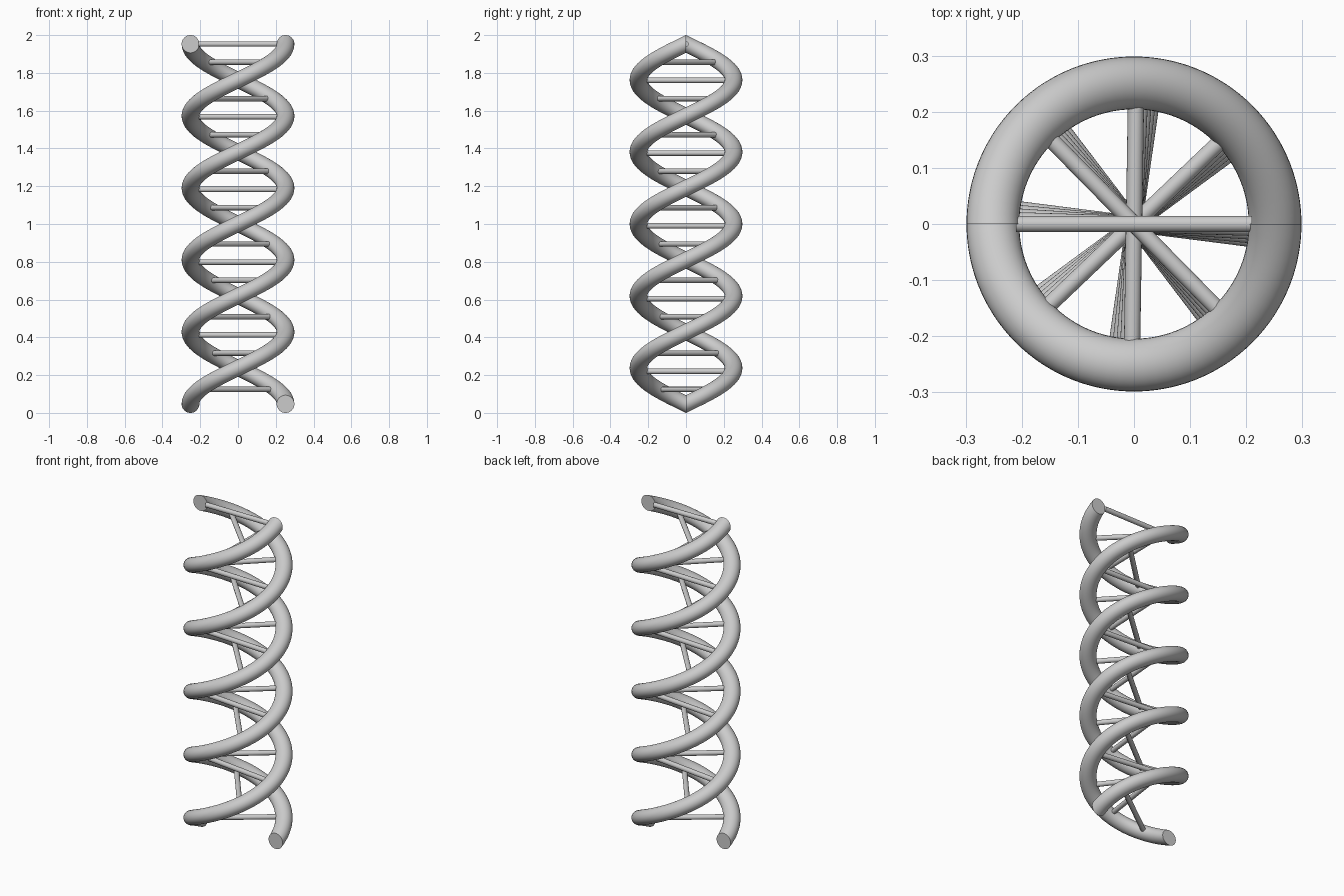
import bpy, bmesh
from math import sin, cos, pi, radians
from mathutils import Vector, Matrix

if "Cube" in bpy.data.objects:
    bpy.data.objects.remove(bpy.data.objects["Cube"])

R = 0.2515            # helix radius
TUBE = 0.047          # strand thickness (radius)
RISE = 2 - 2 * TUBE   # height of the strand centre line
TURN = 5 * pi         # two and a half turns
RINGS, SIDES = 199, 32
ROD = 0.0145          # rung radius
RUNGS = 20


def finish(name, bm):
    bmesh.ops.recalc_face_normals(bm, faces=bm.faces)
    mesh = bpy.data.meshes.new(name)
    bm.to_mesh(mesh)
    bm.free()
    obj = bpy.data.objects.new(name, mesh)
    bpy.context.collection.objects.link(obj)
    bpy.ops.object.select_all(action='DESELECT')
    obj.select_set(True)
    bpy.context.view_layer.objects.active = obj
    bpy.ops.object.shade_smooth_by_angle(angle=radians(40))
    return obj


def strand(name, phase):
    """Round section kept in the upright radial plane, swept up the helix."""
    bm = bmesh.new()
    rings = []
    for i in range(RINGS):
        t = i / (RINGS - 1)
        a = phase + TURN * t
        ring = []
        for k in range(SIDES):
            b = 2 * pi * k / SIDES
            r = R + TUBE * cos(b)
            z = TUBE + RISE * t + TUBE * sin(b)
            ring.append(bm.verts.new((r * cos(a), r * sin(a), z)))
        rings.append(ring)
    for lo, hi in zip(rings, rings[1:]):
        for k in range(SIDES):
            n = (k + 1) % SIDES
            bm.faces.new((lo[k], lo[n], hi[n], hi[k]))
    # flat end caps
    bm.faces.new(rings[0])
    bm.faces.new(rings[-1])
    return finish(name, bm)


def rung(name, t):
    """Straight rod joining the two strands at height fraction t."""
    bm = bmesh.new()
    place = (Matrix.Translation((0, 0, TUBE + RISE * t))
             @ Matrix.Rotation(TURN * t, 4, 'Z')
             @ Matrix.Rotation(pi / 2, 4, 'Y'))
    bmesh.ops.create_cone(bm, cap_ends=True, segments=20, radius1=ROD,
                          radius2=ROD, depth=0.42, matrix=place)
    return finish(name, bm)


# Two opposite strands
strand("strand_a", 0)
strand("strand_b", pi)

# Rungs, evenly spaced down from the top
for i in range(RUNGS):
    rung(f"rung_{i + 1:02d}", 1 - i * 5 / 99)
